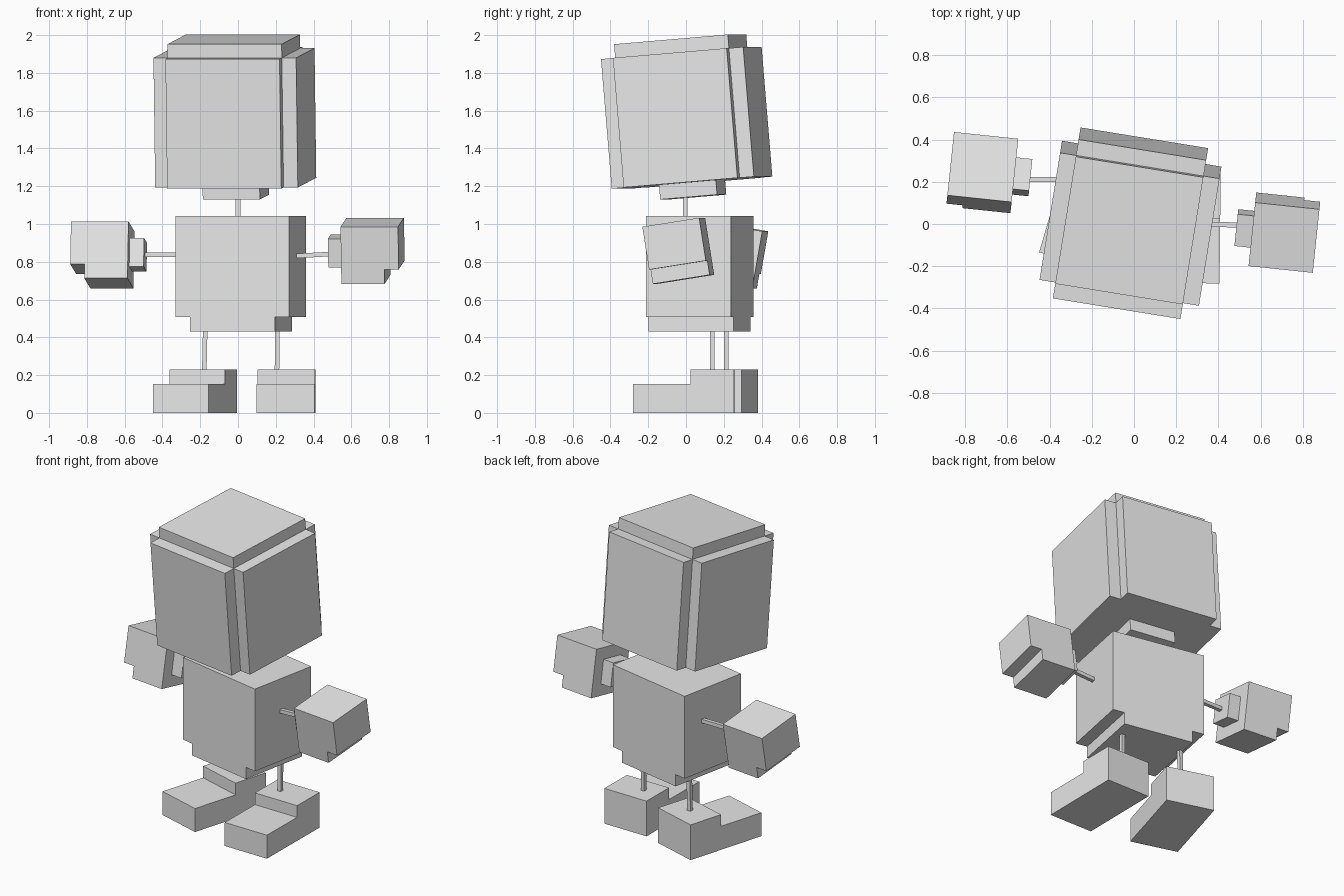
import bpy, bmesh, math
from mathutils import Matrix, Vector, Euler

if "Cube" in bpy.data.objects:
    bpy.data.objects.remove(bpy.data.objects["Cube"])

U = 0.0765  # block unit

grey = bpy.data.materials.new("light_grey")
grey.diffuse_color = (0.8, 0.8, 0.8, 1)
grey.use_nodes = True
grey.node_tree.nodes["Principled BSDF"].inputs["Base Color"].default_value = grey.diffuse_color


def prism(name, profile, axis, lo, hi, loc, rot=(0, 0, 0)):
    """Extrude a 2D profile (block units) along an axis from lo to hi."""
    place = {"x": lambda a, b, t: (t, a, b),
             "y": lambda a, b, t: (a, t, b),
             "z": lambda a, b, t: (a, b, t)}[axis]
    bm = bmesh.new()
    face = bm.faces.new([bm.verts.new(Vector(place(a, b, lo)) * U) for a, b in profile])
    new = bmesh.ops.extrude_face_region(bm, geom=[face])["geom"]
    shift = Vector(place(0, 0, hi - lo)) * U
    bmesh.ops.translate(bm, vec=shift, verts=[g for g in new if isinstance(g, bmesh.types.BMVert)])
    bmesh.ops.recalc_face_normals(bm, faces=bm.faces)
    return finish(name, bm, loc, Euler([math.radians(r) for r in rot]))


def finish(name, bm, loc, rot):
    mesh = bpy.data.meshes.new(name)
    bm.to_mesh(mesh)
    bm.free()
    mesh.materials.append(grey)
    ob = bpy.data.objects.new(name, mesh)
    ob.location = loc
    ob.rotation_euler = rot
    bpy.context.collection.objects.link(ob)
    return ob


def rect(x0, x1, y0, y1):
    return [(x0, y0), (x1, y0), (x1, y1), (x0, y1)]


def stick(name, a, b, width=0.024):
    a, b = Vector(a), Vector(b)
    bm = bmesh.new()
    bmesh.ops.create_cube(bm, size=1, matrix=Matrix.Diagonal((width, width, (b - a).length, 1)))
    rot = (b - a).to_track_quat("Z", "Y").to_euler()
    return finish(name, bm, (a + b) / 2, rot)


# Head: plus-shaped block with a raised crown and a small neck block
head_loc, head_rot = (-0.012, 0.032, 1.219), (4.8, 0, -9.2)
plus = [(-4, -5), (4, -5), (4, -4), (5, -4), (5, 4), (4, 4),
        (4, 5), (-4, 5), (-4, 4), (-5, 4), (-5, -4), (-4, -4)]
prism("head", plus, "z", 0, 9, head_loc, head_rot)
prism("head_crown", rect(-4, 4, -4, 4), "z", 9, 9.95, head_loc, head_rot)
prism("neck_block", rect(-2, 2, -2, 2), "z", -1, 0, head_loc, head_rot)
stick("neck_stick", (0, -0.005, 1.0), (0, -0.005, 1.16))

# Body with a narrower hip step
body = [(-3, 0), (3, 0), (3, 1), (4, 1), (4, 8), (-4, 8), (-4, 1), (-3, 1)]
prism("body", body, "y", -3, 3, (0.015, 0.0725, 0.43), (0, 0, -11.3))

# Hands with a wrist block on the inner side and a cut outer lower corner
hands = [("right", 1, (0.713, -0.041, 0.858), (9, 0, -6)),
         ("left", -1, (-0.719, 0.2435, 0.837), (-10, 0, -6))]
for side, s, loc, rot in hands:
    hand = [(-2 * s, -2), (s, -2), (s, -1), (2 * s, -1), (2 * s, 2), (-2 * s, 2)]
    prism(side + "_hand", hand, "y", -2, 2, loc, rot)
    inner = sorted((-3 * s, -2 * s))
    prism(side + "_wrist", rect(*inner, -1, 1), "y", -1, 1, loc, rot)
stick("right_arm_stick", (0.29, 0, 0.83), (0.51, -0.005, 0.842))
stick("left_arm_stick", (-0.25, 0.21, 0.837), (-0.51, 0.21, 0.837))

# Feet with a low toe and a taller heel
foot = [(-3.5, 0), (3.5, 0), (3.5, 3), (0.5, 3), (0.5, 2), (-3.5, 2)]
prism("right_foot", foot, "x", -2, 2, (0.255, -0.012, 0), (0, 0, -0.6))
prism("left_foot", foot, "x", -2, 2, (-0.2275, 0.08, 0), (0, 0, -16.3))
stick("right_leg_stick", (0.206, 0.14, 0.2), (0.209, 0.14, 0.47))
stick("left_leg_stick", (-0.179, 0.214, 0.2), (-0.173, 0.214, 0.47))
